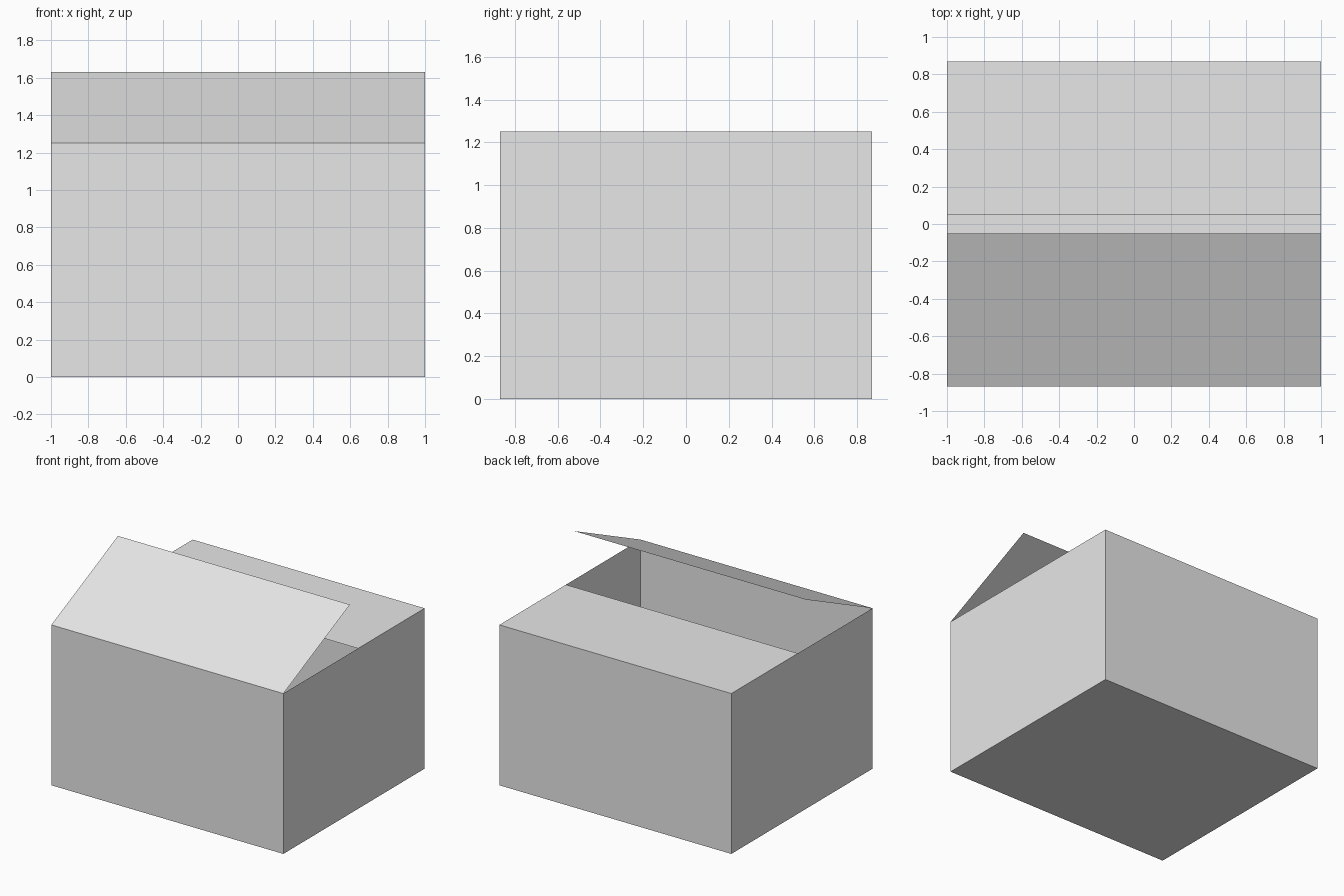
import bpy
import bmesh

cube = bpy.data.objects.get("Cube")
if cube:
    bpy.data.objects.remove(cube, do_unlink=True)

# Box half sizes and height
HX, HY, H = 1.0, 0.87, 1.25
GAP = 0.05      # distance from centre line to each flap's free edge
LIFT = 0.38     # rise of the open flap

card = bpy.data.materials.new("light_grey_card")
card.use_nodes = True
card.diffuse_color = (0.8, 0.8, 0.8, 1)
card.node_tree.nodes["Principled BSDF"].inputs["Base Color"].default_value = (0.8, 0.8, 0.8, 1)


def finish(name, bm):
    mesh = bpy.data.meshes.new(name)
    bm.to_mesh(mesh)
    bm.free()
    mesh.materials.append(card)
    obj = bpy.data.objects.new(name, mesh)
    bpy.context.collection.objects.link(obj)
    return obj


def flap(name, hinge, free):
    """Thin sheet across the box between two (y, z) edges."""
    bm = bmesh.new()
    corners = [(-HX, *hinge), (HX, *hinge), (HX, *free), (-HX, *free)]
    face = bm.faces.new([bm.verts.new(c) for c in corners])
    face.normal_update()
    if face.normal.z < 0:
        face.normal_flip()
    return finish(name, bm)


# Open-topped box: a cube without its top face
bm = bmesh.new()
bmesh.ops.create_cube(bm, size=2)
for v in bm.verts:
    v.co = (v.co.x * HX, v.co.y * HY, (v.co.z + 1) * H / 2)
bm.normal_update()
top = [f for f in bm.faces if f.normal.z > 0.9]
bmesh.ops.delete(bm, geom=top, context='FACES_ONLY')
finish("box_body", bm)

# Raised front flap and closed back flap
flap("front_flap", (-HY, H), (-GAP, H + LIFT))
flap("back_flap", (HY, H), (GAP, H))
